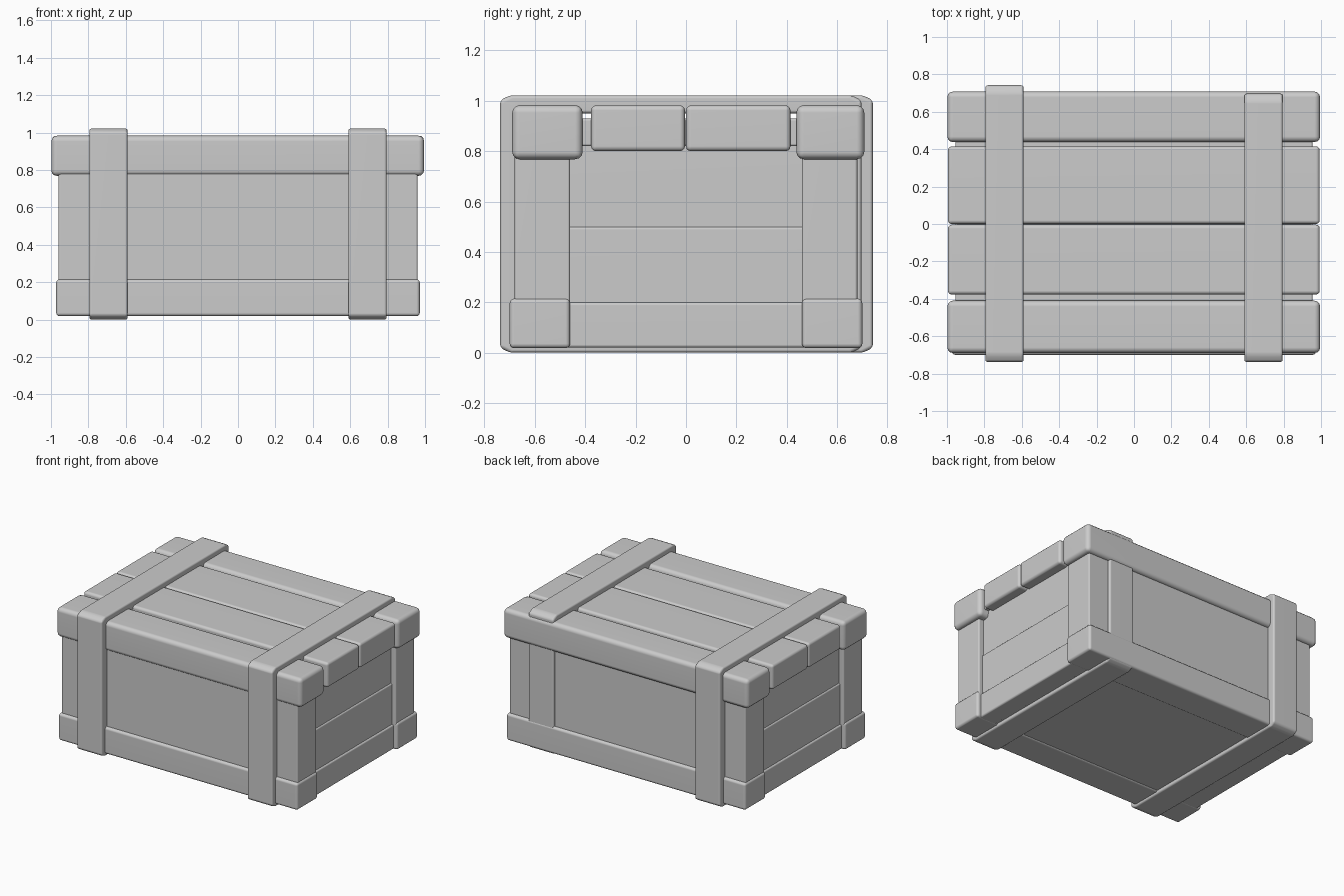
import bpy, bmesh

if "Cube" in bpy.data.objects:
    bpy.data.objects.remove(bpy.data.objects["Cube"])


def finish(name, bm, bevel):
    bmesh.ops.recalc_face_normals(bm, faces=bm.faces)
    mesh = bpy.data.meshes.new(name)
    bm.to_mesh(mesh)
    bm.free()
    ob = bpy.data.objects.new(name, mesh)
    bpy.context.collection.objects.link(ob)
    mod = ob.modifiers.new("soft_edges", "BEVEL")
    mod.width, mod.segments = bevel, 3
    mod.limit_method, mod.angle_limit = "ANGLE", 0.3
    mesh.shade_smooth()
    ob.modifiers.new("normals", "WEIGHTED_NORMAL").keep_sharp = True
    return ob


def board(name, x, y, z, bevel=0.02):
    bm = bmesh.new()
    bmesh.ops.create_cube(bm, size=1)
    for v in bm.verts:
        v.co = [r[0] + (c + 0.5) * (r[1] - r[0]) for c, r in zip(v.co, (x, y, z))]
    return finish(name, bm, bevel)


def loop(y0, y1, z0, z1, cy, cz):
    # rectangle with cut corners in the yz plane
    return [(y0 + cy, z0), (y1 - cy, z0), (y1, z0 + cz), (y1, z1 - cz),
            (y1 - cy, z1), (y0 + cy, z1), (y0, z1 - cz), (y0, z0 + cz)]


def strap(name, x0, x1, y0, y1):
    # closed band wrapped round the crate
    outer = loop(y0, y1, 0.0, 1.022, 0.04, 0.02)
    inner = loop(y0 + 0.07, y1 - 0.07, 0.06, 0.95, 0.03, 0.02)
    bm = bmesh.new()
    rings = [[bm.verts.new((x, *p)) for p in pts]
             for x, pts in ((x0, outer), (x1, outer), (x1, inner), (x0, inner))]
    for a, b in zip(rings, rings[1:] + rings[:1]):
        for i in range(8):
            j = (i + 1) % 8
            bm.faces.new((a[i], a[j], b[j], b[i]))
    return finish(name, bm, 0.014)


# Long walls with their top and bottom rails
board("front_wall", (-0.96, 0.96), (-0.68, -0.46), (0.03, 0.90), 0.01)
board("back_wall", (-0.96, 0.96), (0.46, 0.68), (0.03, 0.90), 0.01)
board("front_bottom_rail", (-0.972, 0.972), (-0.70, -0.46), (0.018, 0.215), 0.018)
board("back_bottom_rail", (-0.972, 0.972), (0.46, 0.70), (0.018, 0.215), 0.018)
board("front_top_rail", (-0.998, 0.995), (-0.69, -0.41), (0.768, 0.983), 0.03)
board("back_top_rail", (-0.998, 0.995), (0.438, 0.708), (0.768, 0.983), 0.03)

# End wall boards, mirrored to both ends
for side, s in (("right", 1), ("left", -1)):
    for i, (z0, z1, x) in enumerate(((0.02, 0.2, 0.942), (0.19, 0.5, 0.93), (0.48, 0.84, 0.92))):
        board(f"{side}_end_board_{i + 1}", sorted((s * x, s * 0.8)), (-0.5, 0.5), (z0, z1), 0.012)

# Floor
board("floor", (-0.93, 0.93), (-0.5, 0.5), (0.026, 0.10), 0.005)

# Lid: lower layer and two planks
board("lid_core", (-0.955, 0.955), (-0.45, 0.47), (0.82, 0.93), 0.01)
board("lid_plank_front", (-0.995, 0.993), (-0.377, -0.004), (0.80, 0.982), 0.02)
board("lid_plank_back", (-0.995, 0.993), (0.0, 0.415), (0.80, 0.982), 0.02)

# Two straps; the right one is sunk into the back
strap("left_strap", -0.795, -0.59, -0.738, 0.742)
strap("right_strap", 0.59, 0.795, -0.738, 0.697)
